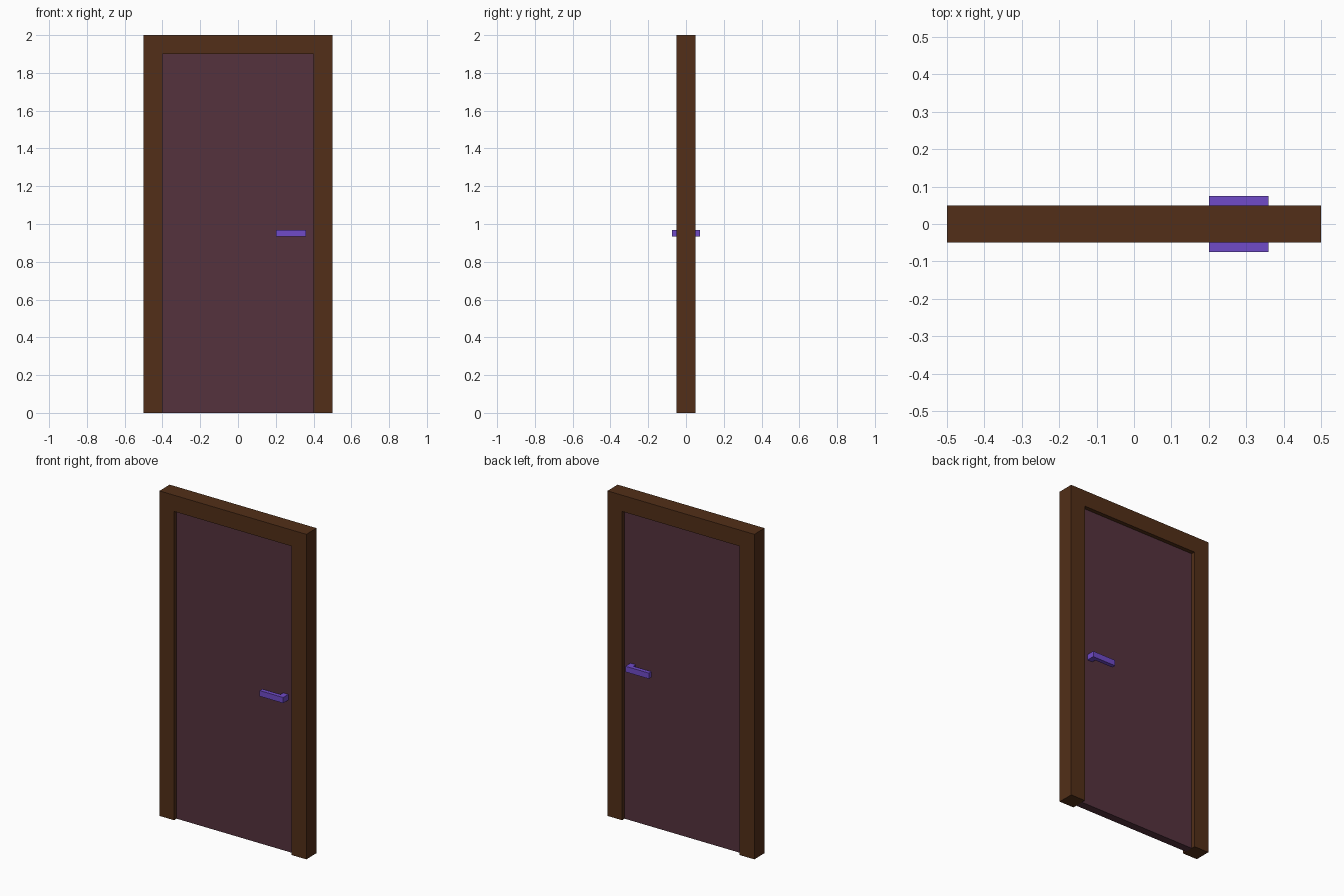
import bpy, bmesh

if "Cube" in bpy.data.objects:
    bpy.data.objects.remove(bpy.data.objects["Cube"])


def material(name, rgb):
    m = bpy.data.materials.new(name)
    m.diffuse_color = (*rgb, 1)
    m.use_nodes = True
    m.node_tree.nodes["Principled BSDF"].inputs["Base Color"].default_value = m.diffuse_color
    return m


def prism(name, profile, depth, y0, mat, plane="xz"):
    """Extrude a closed outline: xz outline along y, or xy outline along z."""
    bm = bmesh.new()
    pts = [(a, y0, b) if plane == "xz" else (a, b, y0) for a, b in profile]
    face = bm.faces.new([bm.verts.new(p) for p in pts])
    new = bmesh.ops.extrude_face_region(bm, geom=[face])["geom"]
    verts = [v for v in new if isinstance(v, bmesh.types.BMVert)]
    bmesh.ops.translate(bm, verts=verts, vec=(0, depth, 0) if plane == "xz" else (0, 0, depth))
    bmesh.ops.recalc_face_normals(bm, faces=bm.faces)
    mesh = bpy.data.meshes.new(name)
    bm.to_mesh(mesh)
    bm.free()
    mesh.materials.append(mat)
    ob = bpy.data.objects.new(name, mesh)
    bpy.context.collection.objects.link(ob)
    return ob


brown = material("frame_brown", (0.085, 0.028, 0.009))
plum = material("panel_plum", (0.09, 0.032, 0.048))
violet = material("handle_violet", (0.16, 0.07, 0.58))

# Door frame: two jambs and a header in one arch
prism("door_frame", [(-.5, 0), (-.4, 0), (-.4, 1.9), (.4, 1.9), (.4, 0),
                     (.5, 0), (.5, 2), (-.5, 2)], 0.1, -0.05, brown)

# Recessed door panel
prism("door_panel", [(-.4, 0), (.4, 0), (.4, 1.9), (-.4, 1.9)], 0.05, -0.025, plum)

# L-shaped lever handle, one on each face
for name, s in (("front_handle", -1), ("back_handle", 1)):
    outline = [(.36, .025), (.36, .075), (.2, .075), (.2, .05), (.325, .05), (.325, .025)]
    prism(name, [(x, s * y) for x, y in outline], 0.035, 0.933, violet, "xy")
